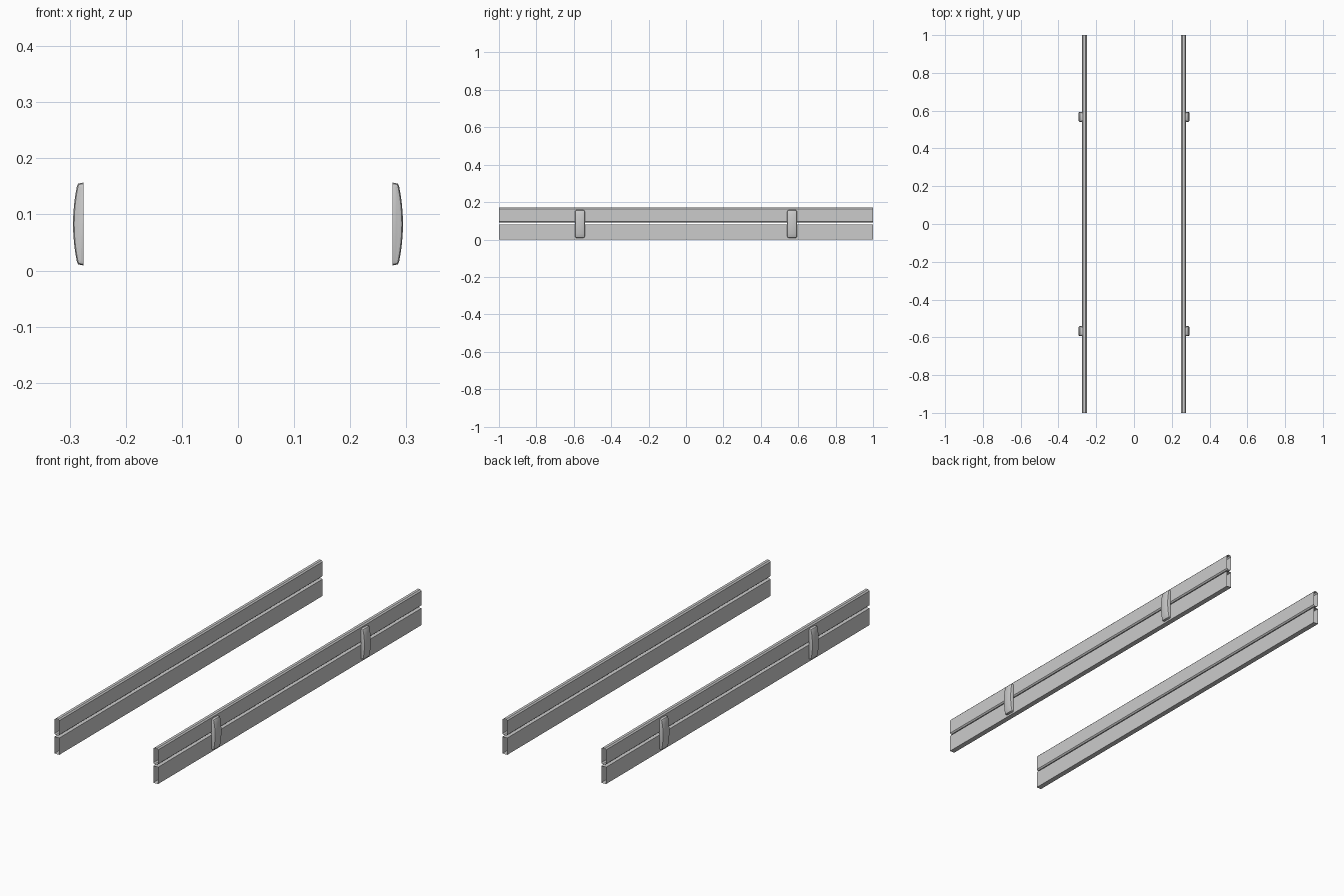
import bpy, bmesh, math

if "Cube" in bpy.data.objects:
    bpy.data.objects.remove(bpy.data.objects["Cube"])


def extrude_profile(name, pts, y0, y1, capped):
    """Extrude a closed (x, z) profile along y."""
    bm = bmesh.new()
    a = [bm.verts.new((x, y0, z)) for x, z in pts]
    b = [bm.verts.new((x, y1, z)) for x, z in pts]
    n = len(pts)
    for i in range(n):
        j = (i + 1) % n
        bm.faces.new((a[i], a[j], b[j], b[i]))
    if capped:
        bm.faces.new(a)
        bm.faces.new(b)
    bmesh.ops.recalc_face_normals(bm, faces=bm.faces)
    if capped:
        # soften the end outlines, then open the hidden back
        back = min(p[0] for p in pts)
        on_back = lambda v: abs(v.co.x - back) < 1e-5
        rim = [e for e in bm.edges
               if abs(e.verts[0].co.y - e.verts[1].co.y) < 1e-6
               and not all(on_back(v) for v in e.verts)]
        bmesh.ops.bevel(bm, geom=rim, offset=0.007, segments=2,
                        profile=0.5, affect='EDGES', clamp_overlap=True)
        hidden = [f for f in bm.faces if all(on_back(v) for v in f.verts)]
        bmesh.ops.delete(bm, geom=hidden, context='FACES')
    else:
        # outward normals on the open-ended tube
        cx = sum(p[0] for p in pts) / n
        cz = sum(p[1] for p in pts) / n
        for f in bm.faces:
            c = f.calc_center_median()
            if f.normal.x * (c.x - cx) + f.normal.z * (c.z - cz) < 0:
                f.normal_flip()
    me = bpy.data.meshes.new(name)
    bm.to_mesh(me)
    bm.free()
    ob = bpy.data.objects.new(name, me)
    bpy.context.collection.objects.link(ob)
    mod = ob.modifiers.new("mirror", 'MIRROR')
    mod.use_axis = (True, False, False)
    mod.use_mirror_merge = False
    bpy.ops.object.select_all(action='DESELECT')
    ob.select_set(True)
    bpy.context.view_layer.objects.active = ob
    bpy.ops.object.shade_smooth_by_angle(angle=math.radians(35))
    return ob


# Planks: long open-ended boards, mirrored to both sides
X0, X1, C = 0.25, 0.275, 0.006
lower = [(X0, 0), (X1, 0), (X1, 0.081), (X0, 0.081)]
upper = [(X0 + C, 0.09), (X1 - C, 0.09), (X1, 0.09 + C), (X1, 0.17 - C),
         (X1 - C, 0.17), (X0 + C, 0.17), (X0, 0.17 - C), (X0, 0.09 + C)]
extrude_profile("lower_plank", lower, -1, 1, False)
extrude_profile("upper_plank", upper, -1, 1, False)

# Brackets: bowed straps joining the planks on the outside
ZC, H = 0.083, 0.074
strap = [(X1, ZC - H), (0.285, ZC - H + 0.002)]
for i in range(-4, 5):
    t = i / 4
    strap.append((0.294 - 0.007 * t * t, ZC + t * (H - 0.006)))
strap += [(0.285, ZC + H - 0.002), (X1, ZC + H)]
for name, y in (("front_bracket", -0.567), ("rear_bracket", 0.567)):
    extrude_profile(name, strap, y - 0.026, y + 0.026, True)
